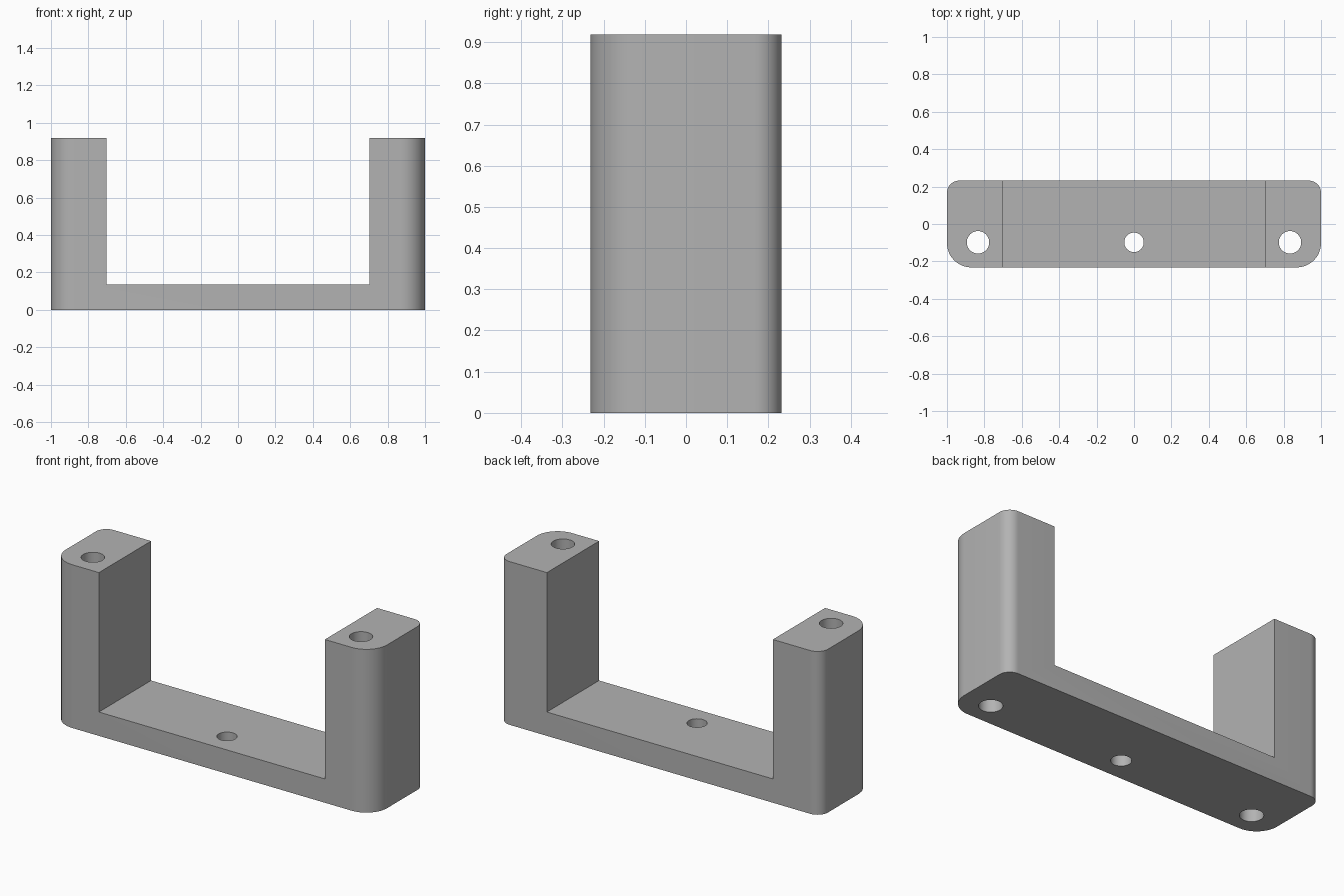
import bpy, bmesh, math
from mathutils import Vector

if "Cube" in bpy.data.objects:
    bpy.data.objects.remove(bpy.data.objects["Cube"], do_unlink=True)

HALF_X, HALF_Y, HEIGHT = 1.0, 0.232, 0.918
FLOOR, INNER_X = 0.134, 0.703
FRONT_R, BACK_R = 0.13, 0.065
HOLE_Y = -0.098

grey = bpy.data.materials.new("plain grey")
grey.use_nodes = True
colour = (0.45, 0.45, 0.45, 1)
grey.diffuse_color = colour
grey.node_tree.nodes["Principled BSDF"].inputs["Base Color"].default_value = colour


def prism(name, outline, z0, z1):
    """Extrude a closed outline straight up from z0 to z1."""
    bm = bmesh.new()
    face = bm.faces.new([bm.verts.new((x, y, z0)) for x, y in outline])
    top = bmesh.ops.extrude_face_region(bm, geom=[face])
    verts = [v for v in top["geom"] if isinstance(v, bmesh.types.BMVert)]
    bmesh.ops.translate(bm, verts=verts, vec=Vector((0, 0, z1 - z0)))
    bmesh.ops.recalc_face_normals(bm, faces=bm.faces)
    mesh = bpy.data.meshes.new(name)
    bm.to_mesh(mesh)
    bm.free()
    mesh.materials.append(grey)
    obj = bpy.data.objects.new(name, mesh)
    bpy.context.collection.objects.link(obj)
    return obj


def arc(cx, cy, r, start, sweep, steps):
    angles = [math.radians(start + sweep * i / steps) for i in range(steps + 1)]
    return [(cx + r * math.cos(a), cy + r * math.sin(a)) for a in angles]


# Footprint: wide rounding at the front, tight rounding at the back
outline = []
for sx, sy, r, start in ((1, 1, BACK_R, 0), (-1, 1, BACK_R, 90),
                         (-1, -1, FRONT_R, 180), (1, -1, FRONT_R, 270)):
    outline += arc(sx * (HALF_X - r), sy * (HALF_Y - r), r, start, 90, 12)
bracket = prism("bracket", outline, 0, HEIGHT)

# Slot between the two posts
w, d = INNER_X, 0.5
cutters = [prism("slot_cutter", [(-w, -d), (w, -d), (w, d), (-w, d)], FLOOR, 1.2)]

# Screw holes through the posts and the middle of the base
for name, x, r in (("right", -0.834, 0.06), ("middle", 0, 0.052), ("left", 0.834, 0.06)):
    ring = arc(x, HOLE_Y, r, 0, 360, 40)[:-1]
    cutters.append(prism(name + "_hole_cutter", ring, -0.1, 1.2))

bpy.context.view_layer.objects.active = bracket
for cutter in cutters:
    cut = bracket.modifiers.new(cutter.name, "BOOLEAN")
    cut.operation = "DIFFERENCE"
    cut.solver = "EXACT"
    cut.object = cutter
    bpy.ops.object.modifier_apply(modifier=cut.name)
    bpy.data.objects.remove(cutter, do_unlink=True)

# Smooth the rounded corners and hole walls, keep the edges crisp
bpy.ops.object.select_all(action="DESELECT")
bracket.select_set(True)
bpy.ops.object.shade_smooth_by_angle(angle=math.radians(30))
